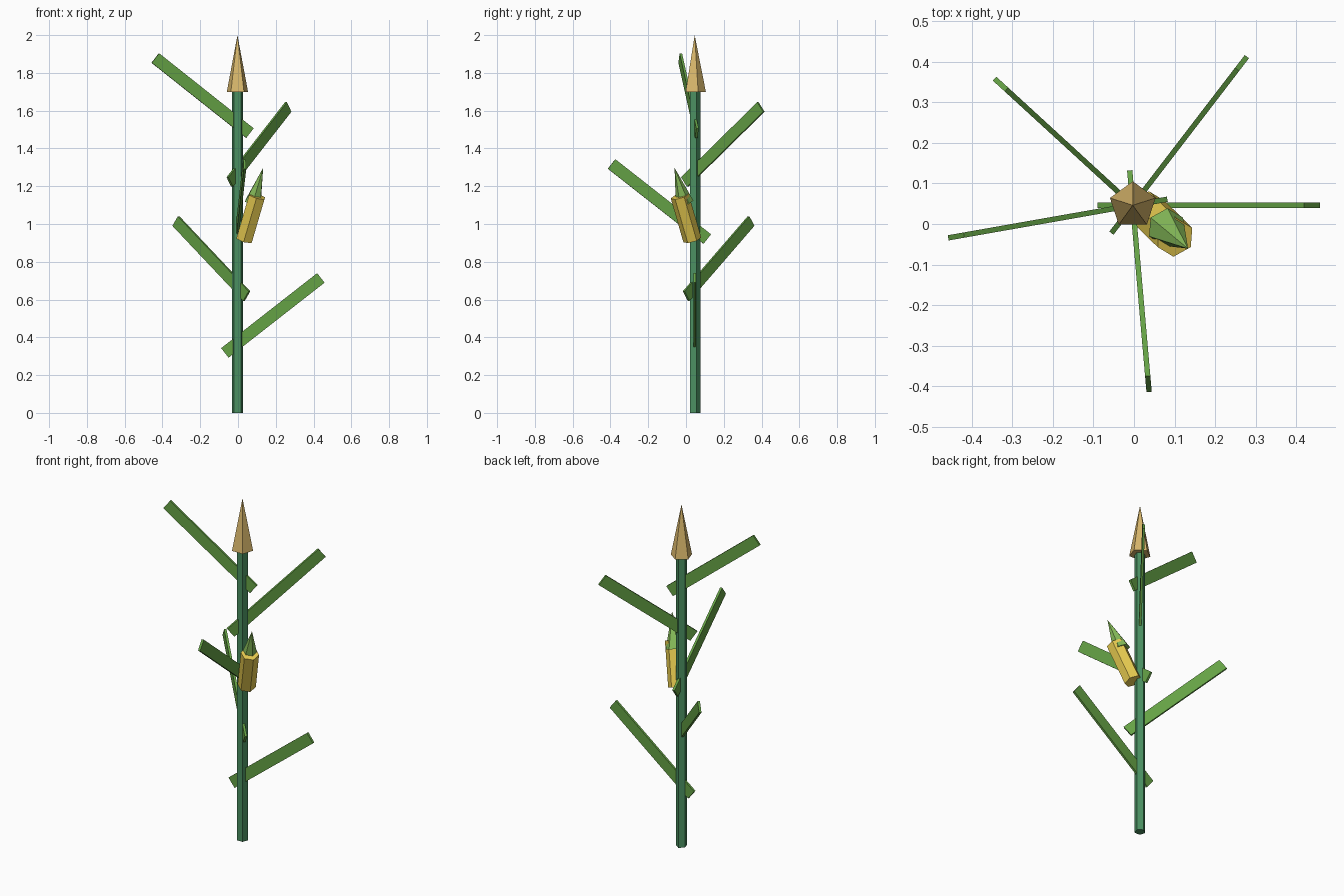
import bpy
from math import radians, cos, sin

if "Cube" in bpy.data.objects:
    bpy.data.objects.remove(bpy.data.objects["Cube"])

AXIS = (-0.003, 0.046)  # stem centre in x, y


def material(name, rgb):
    m = bpy.data.materials.new(name)
    m.diffuse_color = (*rgb, 1)
    m.use_nodes = True
    m.node_tree.nodes["Principled BSDF"].inputs["Base Color"].default_value = m.diffuse_color
    return m


stem_green = material("stem_green", (0.07, 0.28, 0.12))
leaf_green = material("leaf_green", (0.13, 0.36, 0.06))
husk_green = material("husk_green", (0.24, 0.50, 0.10))
yellow = material("yellow", (0.80, 0.60, 0.08))
straw = material("straw", (0.70, 0.48, 0.15))


def prism(name, sides, r1, r2, length, loc, mat, rot=(0, 0, 0)):
    bpy.ops.mesh.primitive_cone_add(vertices=sides, radius1=r1, radius2=r2,
                                    depth=length, location=loc, rotation=rot)
    ob = bpy.context.object
    ob.name = name
    ob.data.materials.append(mat)
    return ob


# Stem and tassel (five-sided)
prism("stem", 5, 0.03, 0.03, 1.7, (*AXIS, 0.85), stem_green)
prism("tassel", 5, 0.059, 0, 0.3, (*AXIS, 1.85), straw)

# Leaves: flat blades spiralling up the stem by the golden angle
for i, z in enumerate((0.516, 0.817, 1.119, 1.421, 1.68)):
    a = radians(137.5 * i)
    reach = 0.1875
    loc = (AXIS[0] + reach * cos(a), AXIS[1] + reach * sin(a), z)
    bpy.ops.mesh.primitive_cube_add(size=1, location=loc,
                                    rotation=(0, radians(-38), a))
    leaf = bpy.context.object
    leaf.name = f"leaf_{i + 1}"
    leaf.scale = (0.645, 0.013, 0.064)
    leaf.data.materials.append(leaf_green)

# Ear leaning out to the front right, with its husk tip
lean = (0.27, 0.285, 0)
prism("ear", 6, 0.049, 0.049, 0.25, (0.067, 0.0, 1.032), yellow, lean)
prism("husk_tip", 6, 0.048, 0, 0.2, (0.106, -0.034, 1.205), husk_green, lean)
